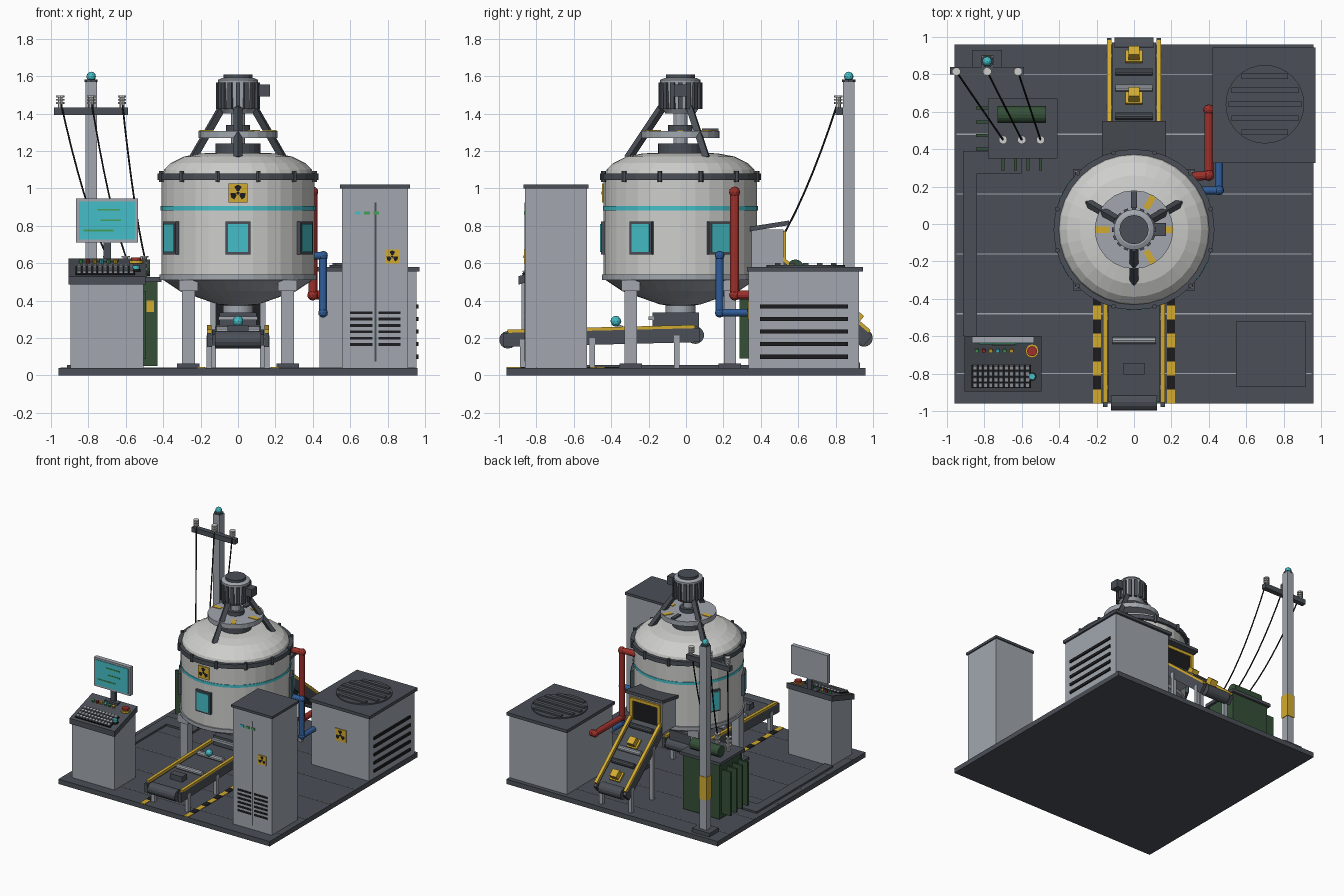
import bpy, bmesh, math
from mathutils import Vector, Matrix

default = bpy.data.objects.get("Cube")
if default:
    bpy.data.objects.remove(default, do_unlink=True)

def material(name, r, g, b):
    m = bpy.data.materials.new(name)
    m.use_nodes = True
    m.diffuse_color = (r, g, b, 1)
    m.node_tree.nodes["Principled BSDF"].inputs["Base Color"].default_value = (r, g, b, 1)
    return m

PALE = material("pale grey", .62, .62, .61)
GREY = material("cabinet grey", .36, .39, .43)
SLATE = material("dark slate", .07, .08, .095)
BLACK = material("black", .012, .012, .014)
YELLOW = material("safety yellow", .65, .41, .03)
TEAL = material("teal", .06, .52, .58)
RED = material("pipe red", .33, .03, .025)
BLUE = material("pipe blue", .03, .11, .32)
FOREST = material("dark green", .035, .08, .04)
GREEN = material("lamp green", .06, .35, .1)

def finish(name, bm, mat):
    bmesh.ops.recalc_face_normals(bm, faces=bm.faces)
    me = bpy.data.meshes.new(name)
    bm.to_mesh(me)
    bm.free()
    me.materials.append(mat)
    ob = bpy.data.objects.new(name, me)
    bpy.context.collection.objects.link(ob)
    return ob

def box(name, mat, centre, size, spin=0, tilt=0):
    bm = bmesh.new()
    m = (Matrix.Translation(centre) @ Matrix.Rotation(spin, 4, 'Z')
         @ Matrix.Rotation(tilt, 4, 'X') @ Matrix.Diagonal((*size, 1)))
    bmesh.ops.create_cube(bm, size=1, matrix=m)
    return finish(name, bm, mat)

def span(name, mat, x, y, z):
    """Box given by its limits on each axis."""
    pairs = (x, y, z)
    return box(name, mat, [(a + b) / 2 for a, b in pairs], [b - a for a, b in pairs])

def rod(name, mat, a, b, r, sides=12, r_end=None):
    a, b = Vector(a), Vector(b)
    d = b - a
    bm = bmesh.new()
    m = Matrix.Translation((a + b) / 2) @ d.to_track_quat('Z', 'Y').to_matrix().to_4x4()
    bmesh.ops.create_cone(bm, cap_ends=True, segments=sides, radius1=r,
                          radius2=r if r_end is None else r_end, depth=d.length, matrix=m)
    return finish(name, bm, mat)

def ball(name, mat, centre, r):
    bm = bmesh.new()
    bmesh.ops.create_icosphere(bm, subdivisions=2, radius=r, matrix=Matrix.Translation(centre))
    return finish(name, bm, mat)

def prism(name, mat, outline, x0, x1):
    """Side outline (y, z) extruded along x."""
    bm = bmesh.new()
    face = bm.faces.new([bm.verts.new((x0, y, z)) for y, z in outline])
    out = bmesh.ops.extrude_face_region(bm, geom=[face])
    bmesh.ops.translate(bm, vec=(x1 - x0, 0, 0),
                        verts=[v for v in out["geom"] if isinstance(v, bmesh.types.BMVert)])
    return finish(name, bm, mat)

CY = -.03  # tank axis

def lathe(name, mat, profile, sides=32):
    bm = bmesh.new()
    rings = [[bm.verts.new((r * math.cos(math.tau * i / sides),
                            CY + r * math.sin(math.tau * i / sides), z))
              for i in range(sides)] for r, z in profile]
    for low, high in zip(rings, rings[1:]):
        for i in range(sides):
            j = (i + 1) % sides
            bm.faces.new((low[i], low[j], high[j], high[i]))
    bm.faces.new(rings[0])
    bm.faces.new(rings[-1])
    return finish(name, bm, mat)

def around(r, degrees, z):
    a = math.radians(degrees)
    return Vector((r * math.cos(a), CY + r * math.sin(a), z))

def hazard_sign(name, x, y, z, s):
    box(name + "_plate", YELLOW, (x, y, z), (s, .008, s))
    bm = bmesh.new()
    for mid in (90, 210, 330):
        pts = [(.14, -30), (.4, -30), (.44, 0), (.4, 30), (.14, 30)]
        bm.faces.new([bm.verts.new((x + s * r * math.cos(math.radians(mid + d)), y - .006,
                                    z + s * r * math.sin(math.radians(mid + d)))) for r, d in pts])
    finish(name + "_blades", bm, BLACK)
    rod(name + "_hub", BLACK, (x, y, z), (x, y - .007, z), s * .09, 8)

# Floor slab, panel seams, hazard stripes, cable tray
span("base", SLATE, (-.96, .96), (-.96, .96), (0, .04))
for i in range(6):
    box("floor_seam", GREY, (0, -.8 + i * .32, .041), (1.9, .006, .004))
for side in (-1, 1):
    for i in range(9):
        box("floor_stripe", (YELLOW, BLACK)[i % 2], (side * .198, -.922 + i * .075, .042),
            (.042, .075, .006))
span("cable_tray", SLATE, (-.915, -.84), (-.6, .39), (.04, .055))
span("cable_tray_branch", SLATE, (-.84, -.6), (.27, .39), (.04, .055))

# Vessel
lathe("tank_body", PALE, [(.4, .52), (.41, .54), (.41, 1.06)])
lathe("tank_cone", GREY, [(.08, .32), (.08, .375), (.11, .38), (.31, .45), (.4, .51), (.4, .53)])
lathe("tank_dome", PALE, [(.405, 1.07), (.395, 1.1), (.36, 1.135), (.29, 1.17), (.2, 1.187), (.12, 1.19)])
lathe("lower_flange", GREY, [(.42, .51), (.42, .54)])
lathe("upper_flange", SLATE, [(.43, 1.045), (.43, 1.08)])
lathe("teal_band", TEAL, [(.414, .883), (.414, .905)])
lathe("dome_cap", SLATE, [(.12, 1.185), (.12, 1.24)], 24)
for i in range(12):
    p = around(.425, 15 + 30 * i, 1.035)
    rod("flange_bolt", SLATE, p, p + Vector((0, 0, .058)), .013, 6)
for deg in (-90, -30, 30, 150, 210):
    turn = math.radians(deg + 90)
    box("window_frame", SLATE, around(.405, deg, .735), (.135, .04, .175), turn)
    box("window_glass", TEAL, around(.426, deg, .735), (.108, .008, .148), turn)
hazard_sign("tank_sign", 0, -.446, .975, .1)
for x in (-.265, .265):
    for y in (-.265, .265):
        box("tank_leg", GREY, (x, CY + y, .27), (.07, .065, .46))
        box("leg_bracket", GREY, (x, CY + y, .48), (.1, .1, .06))
        box("leg_foot", SLATE, (x, CY + y, .05), (.12, .12, .025))

# Agitator drive on top
lathe("drive_ring", GREY, [(.21, 1.27), (.21, 1.308)], 24)
lathe("drive_shaft", GREY, [(.038, 1.23), (.038, 1.44)], 12)
lathe("shaft_coupling", SLATE, [(.065, 1.3), (.065, 1.34)], 12)
lathe("motor_body", GREY, [(.08, 1.4), (.1, 1.43), (.108, 1.565), (.108, 1.58), (.085, 1.59)], 24)
lathe("motor_cap", SLATE, [(.078, 1.585), (.078, 1.61)], 16)
for i in range(16):
    turn = i * math.tau / 16
    box("motor_fin", SLATE, around(.1, math.degrees(turn), 1.495), (.035, .024, .14), turn)
span("motor_terminal_box", SLATE, (.1, .17), (-.065, .005), (1.49, 1.555))
for deg in (-90, 30, 150):
    rod("drive_arm", SLATE, around(.28, deg, 1.16), around(.1, deg, 1.43), .024, 4)
box("ring_clamp", SLATE, around(.16, 90, 1.31), (.03, .09, .02))
for deg in (0, 60, 180, 300):
    box("ring_mark", YELLOW, around(.168, deg, 1.309), (.075, .034, .007), math.radians(deg))

# Conveyors
def conveyor(name, half, y0, z0, y1, z1, legs):
    a, b = Vector((0, y0, z0)), Vector((0, y1, z1))
    mid, d = (a + b) / 2, b - a
    slope = math.atan2(d.z, d.y)
    tilt = slope if d.y > 0 else slope - math.pi
    up = Vector((0, -math.sin(tilt), math.cos(tilt)))
    box(name + "_belt", SLATE, mid, (2 * half - .03, d.length, .06), 0, tilt)
    for p in (a, b):
        rod(name + "_pulley", SLATE, p - Vector((half - .03, 0, 0)), p + Vector((half - .03, 0, 0)), .047, 14)
    for s in (-1, 1):
        off = Vector((s * half, 0, 0))
        box(name + "_side", SLATE, mid + off, (.025, d.length + .05, .075), 0, tilt)
        box(name + "_rail", YELLOW, mid + off + up * .045, (.025, d.length, .02), 0, tilt)
        for t in legs:
            p = a + d * t + off
            span(name + "_leg", GREY, (p.x - .015, p.x + .015), (p.y - .015, p.y + .015), (.04, p.z))
    def carry(t, lift):
        return a + d * t + up * lift
    return carry, tilt

carry, tilt = conveyor("front_conveyor", .153, -.952, .19, .05, .215, (.08, .45, .9))
for t, mat in ((.33, GREY), (.6, GREY)):
    p = carry(t, .045)
    rod("front_roller", mat, p - Vector((.115, 0, 0)), p + Vector((.115, 0, 0)), .02, 10)
box("front_cargo", SLATE, carry(.18, .05), (.11, .06, .05), 0, tilt)
ball("glowing_sample", TEAL, (0, -.375, .29), .029)
carry, tilt = conveyor("rear_conveyor", .133, .952, .2, .45, .62, (.1, .65))
for t in (.16, .6):
    box("rear_cargo", YELLOW, carry(t, .06), (.06, .06, .06), 0, tilt)
    box("rear_cargo_base", YELLOW, carry(t, .036), (.09, .08, .015), 0, tilt)
for t, mat in ((.33, SLATE), (.5, GREY), (.8, SLATE)):
    p = carry(t, .04)
    rod("rear_roller", mat, p - Vector((.1, 0, 0)), p + Vector((.1, 0, 0)), .02, 10)

# Feed hood and outlet hopper
span("hood_body", GREY, (-.15, .15), (.33, .52), (.54, .78))
prism("hood_roof", SLATE, [(.34, .77), (.34, .795), (.55, .828), (.55, .803)], -.17, .17)
span("hood_opening", BLACK, (-.11, .11), (.5, .525), (.59, .75))
for x in (-.125, .125):
    box("hood_frame_post", YELLOW, (x, .525, .67), (.025, .02, .18))
box("hood_frame_top", YELLOW, (0, .525, .76), (.27, .02, .025))
span("outlet_hopper", SLATE, (-.1, .1), (-.18, .07), (.255, .335))
span("outlet_lip", GREY, (-.105, .105), (-.2, -.17), (.295, .315))

# Control console
prism("console_body", GREY, [(-.88, .04), (-.88, .49), (-.61, .585), (-.61, .04)], -.895, -.505)
prism("console_top", SLATE, [(-.895, .485), (-.895, .53), (-.6, .625), (-.6, .58)], -.905, -.495)
LEAN = math.atan2(.095, .295)

def on_desk(y, lift=0):
    return .53 + (y + .895) * math.tan(LEAN) + lift

box("keyboard", BLACK, (-.71, -.815, on_desk(-.815, .004)), (.32, .125, .012), 0, LEAN)
for row in range(4):
    y = -.862 + row * .031
    for col in range(11):
        box("key", GREY, (-.85 + col * .028, y, on_desk(y, .014)), (.021, .022, .014), 0, LEAN)
for i, mat in enumerate((GREEN, RED, YELLOW, TEAL, GREEN, YELLOW)):
    x = -.84 + i * .037
    rod("desk_button", mat, (x, -.675, on_desk(-.675)), (x, -.68, on_desk(-.68, .02)), .011, 8)
for mat, y, r in ((RED, -.68, .03), (TEAL, -.815, .02)):
    rod("large_button_ring", YELLOW if mat is RED else BLACK, (-.545, y, on_desk(y)),
        (-.545, y, on_desk(y, .014)), r * 1.2)
    rod("large_button", mat, (-.545, y, on_desk(y)), (-.545, y, on_desk(y, .032)), r * .9)
box("monitor_stand", SLATE, (-.7, -.615, .67), (.04, .025, .14))
box("monitor_foot", SLATE, (-.7, -.625, .615), (.12, .05, .02))
box("monitor_case", GREY, (-.7, -.618, .828), (.33, .035, .235))
box("monitor_screen", TEAL, (-.7, -.637, .828), (.3, .006, .205))
for x, z, w in ((-.69, .885, .12), (-.68, .83, .11), (-.745, .775, .16)):
    box("screen_line", GREEN, (x, -.641, z), (w, .004, .009))

# Tall cabinet
span("cabinet_body", GREY, (.555, .91), (-.86, -.53), (.04, 1))
span("cabinet_top", SLATE, (.545, .92), (-.87, -.52), (1, 1.02))
box("door_gap", SLATE, (.735, -.861, .5), (.01, .006, .85))
for x, mat in ((.64, TEAL), (.69, GREEN), (.74, GREEN)):
    box("cabinet_lamp", mat, (x, -.862, .868), (.03, .008, .018))
for i in range(6):
    for x in (.66, .81):
        box("cabinet_slot", BLACK, (x, -.861, .165 + i * .034), (.12, .006, .015))
hazard_sign("cabinet_sign", .825, -.862, .635, .075)

# Cooling unit
span("cooler_body", GREY, (.435, .955), (.335, .925), (.04, .555))
span("cooler_lid", SLATE, (.42, .97), (.325, .945), (.555, .58))
rod("fan_disc", SLATE, (.7, .64, .575), (.7, .64, .59), .21, 32)
for i in range(-2, 3):
    box("fan_bar", SLATE, (.7, .64 + i * .075, .594), (2 * math.sqrt(.038 - (i * .075) ** 2), .03, .016))
for i in range(5):
    box("cooler_louvre", BLACK, (.957, .63, .1 + i * .067), (.016, .47, .022))
hazard_sign("cooler_sign", .7, .332, .35, .1)

# Pipes
def pipe(name, mat, r, points):
    for a, b in zip(points, points[1:]):
        rod(name, mat, a, b, r)
    for p in points[1:-1]:
        ball(name + "_elbow", mat, p, r * 1.25)

pipe("hot_pipe", RED, .024, [(.25, .25, .98), (.4, .26, .98), (.4, .26, .43), (.4, .61, .43), (.46, .61, .43)])
pipe("cold_pipe", BLUE, .021, [(.34, .18, .64), (.455, .18, .64), (.455, .18, .335), (.455, .36, .335)])

# Transformer
span("transformer_body", FOREST, (-.76, -.43), (.37, .65), (.05, .5))
span("transformer_lid", SLATE, (-.78, -.41), (.35, .67), (.5, .525))
rod("oil_tank", FOREST, (-.73, .585, .575), (-.47, .585, .575), .045, 16)
for i in range(4):
    x, y = -.7 + i * .067, .4 + i * .073
    box("transformer_fin", FOREST, (x, .33, .27), (.016, .09, .36))
    box("transformer_fin", FOREST, (-.8, y, .27), (.09, .016, .36))
box("transformer_tag", YELLOW, (-.47, .367, .37), (.04, .008, .06))

# Power pole, insulators and sagging wires
POLE = (-.785, .87)
box("pole", GREY, (*POLE, .8), (.06, .06, 1.54))
box("pole_foot", SLATE, (*POLE, .055), (.16, .12, .03))
box("pole_wrap", YELLOW, (*POLE, .41), (.068, .068, .19))
rod("pole_cap", SLATE, (*POLE, 1.57), (*POLE, 1.582), .035, 8)
ball("pole_beacon", TEAL, (*POLE, 1.598), .026)
box("crossarm", SLATE, (POLE[0], .82, 1.412), (.395, .04, .04))
for i in (-1, 0, 1):
    top, low = Vector((POLE[0] + i * .165, .815, 1.43)), Vector((-.6 + i * .1, .45, .525))
    for foot, h in ((top, .06), (low, .11)):
        rod("insulator_core", PALE, foot, foot + Vector((0, 0, h)), .013, 8)
        for k in (.35, .65, .95):
            c = foot + Vector((0, 0, h * k))
            rod("insulator_disc", PALE, c, c + Vector((0, 0, .01)), .023, 10)
    top, low = top + Vector((0, 0, .04)), low + Vector((0, 0, .11))
    cu = bpy.data.curves.new("power_wire", 'CURVE')
    cu.dimensions = '3D'
    cu.bevel_depth, cu.bevel_resolution = .005, 1
    line = cu.splines.new('POLY')
    line.points.add(8)
    for k, pt in enumerate(line.points):
        t = k / 8
        p = top.lerp(low, t) - Vector((0, 0, .3 * t * (1 - t)))
        pt.co = (*p, 1)
    cu.materials.append(BLACK)
    bpy.context.collection.objects.link(bpy.data.objects.new("power_wire", cu))
